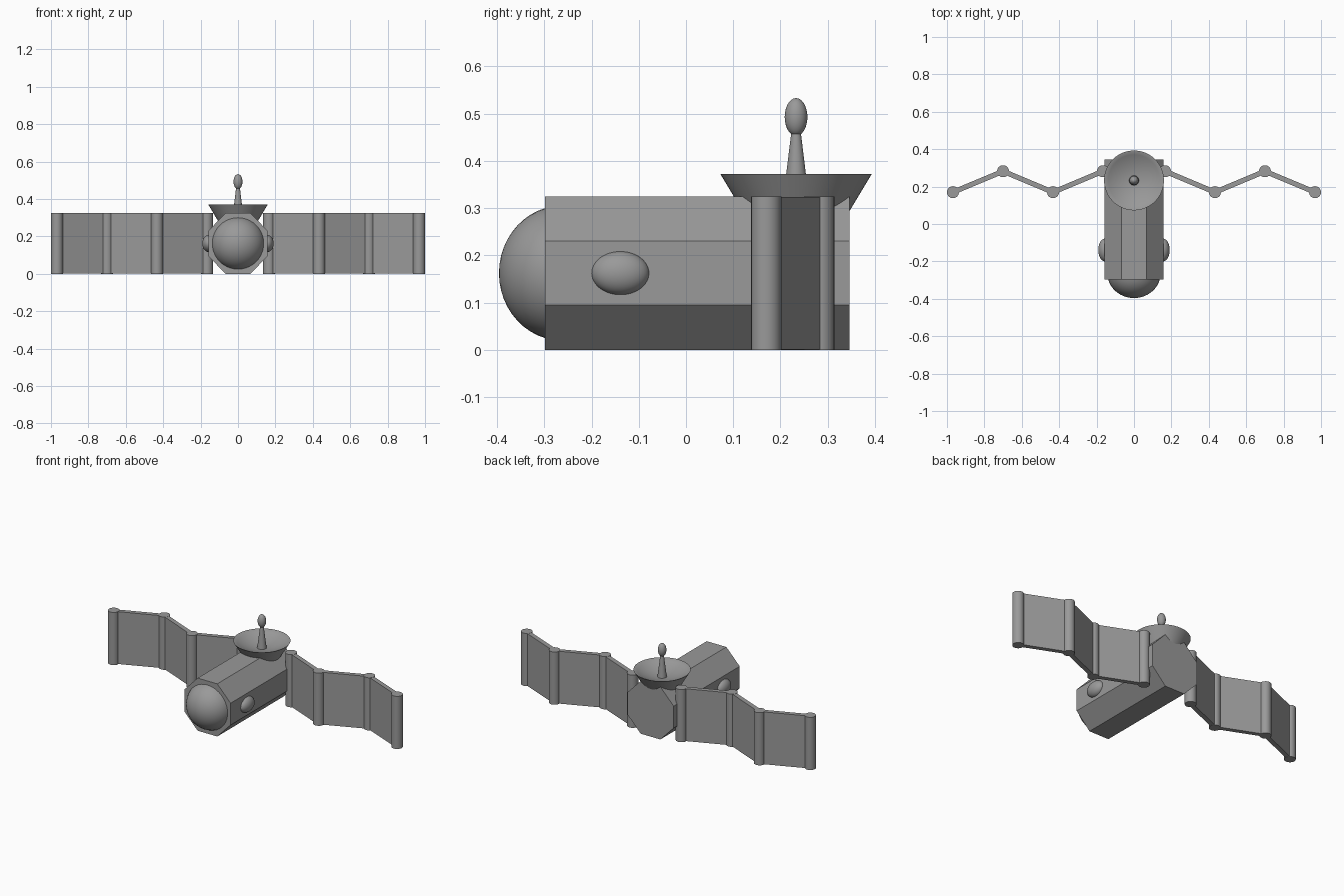
import bpy, bmesh, math
from mathutils import Vector, Matrix

if "Cube" in bpy.data.objects:
    bpy.data.objects.remove(bpy.data.objects["Cube"])

# Dark grey shared by every part
GREY = bpy.data.materials.new("dark_grey")
GREY.diffuse_color = (0.32, 0.32, 0.32, 1)
GREY.use_nodes = True
GREY.node_tree.nodes["Principled BSDF"].inputs["Base Color"].default_value = GREY.diffuse_color


def finish(name, bm, smooth=False):
    bmesh.ops.recalc_face_normals(bm, faces=bm.faces)
    mesh = bpy.data.meshes.new(name)
    bm.to_mesh(mesh)
    bm.free()
    mesh.materials.append(GREY)
    ob = bpy.data.objects.new(name, mesh)
    bpy.context.collection.objects.link(ob)
    if smooth:
        bpy.ops.object.select_all(action='DESELECT')
        ob.select_set(True)
        bpy.context.view_layer.objects.active = ob
        bpy.ops.object.shade_smooth_by_angle(angle=math.radians(30))
    return ob


def ellipsoid(name, centre, radii, axis='Z'):
    bm = bmesh.new()
    turn = Matrix.Rotation(math.pi / 2, 4, axis) if axis != 'Z' else Matrix()
    bmesh.ops.create_uvsphere(
        bm, u_segments=40, v_segments=24, radius=1,
        matrix=Matrix.Translation(centre) @ Matrix.Diagonal((*radii, 1)) @ turn)
    return finish(name, bm, True)


def cone(name, x, y, z0, z1, r0, r1, segments=32):
    bm = bmesh.new()
    bmesh.ops.create_cone(bm, cap_ends=True, segments=segments, radius1=r0, radius2=r1,
                          depth=z1 - z0, matrix=Matrix.Translation((x, y, (z0 + z1) / 2)))
    return finish(name, bm, True)


def lathe(name, profile, x, y, segments=64):
    bm = bmesh.new()
    vs = [bm.verts.new((r, 0, z)) for r, z in profile]
    es = [bm.edges.new(p) for p in zip(vs, vs[1:])]
    bmesh.ops.spin(bm, geom=vs + es, cent=(0, 0, 0), axis=(0, 0, 1),
                   angle=2 * math.pi, steps=segments)
    bmesh.ops.remove_doubles(bm, verts=bm.verts, dist=1e-5)
    bmesh.ops.translate(bm, verts=bm.verts, vec=(x, y, 0))
    return finish(name, bm, True)


H, MID = 0.325, 0.1625

# Octagonal hull
bm = bmesh.new()
half = [(0.067, 0), (0.158, 0.095), (0.158, 0.23), (0.067, H)]
section = half + [(-x, z) for x, z in reversed(half)]
face = bm.faces.new([bm.verts.new((x, -0.298, z)) for x, z in section])
new = bmesh.ops.extrude_face_region(bm, geom=[face], use_keep_orig=True)['geom']
bmesh.ops.translate(bm, vec=(0, 0.644, 0),
                    verts=[g for g in new if isinstance(g, bmesh.types.BMVert)])
finish("hull", bm)

# Nose dome and side bulges
ellipsoid("nose_dome", (0, -0.262, MID), (0.143, 0.134, 0.143), 'X')
for side in (-1, 1):
    ellipsoid("side_bulge", (side * 0.155, -0.139, MID), (0.036, 0.061, 0.046))

# Dish: straight cone outside, curved bowl inside
DY = 0.233
bowl = [(0.157 * i / 8, 0.327 + 0.045 * (i / 8) ** 2) for i in range(8, -1, -1)]
lathe("dish", [(0, 0.25), (0.087, 0.25), (0.16, 0.372)] + bowl, 0, DY)

# Antenna
cone("antenna_mast", 0, DY, 0.322, 0.465, 0.027, 0.0095)
ellipsoid("antenna_tip", (0, DY, 0.493), (0.024, 0.024, 0.04))

# Zigzag solar wings: hinge posts joined by flat panels
hinges = [(0.166, 0.282), (0.433, 0.17), (0.70, 0.282), (0.968, 0.17)]
for side in (-1, 1):
    posts = [Vector((side * x, y, MID)) for x, y in hinges]
    for p in posts:
        cone("wing_hinge", p.x, p.y, 0, H, 0.032, 0.032)
    for a, b in zip(posts, posts[1:]):
        d = b - a
        bm = bmesh.new()
        bmesh.ops.create_cube(
            bm, size=1,
            matrix=Matrix.Translation((a + b) / 2)
            @ Matrix.Rotation(math.atan2(d.y, d.x), 4, 'Z')
            @ Matrix.Diagonal((d.length, 0.027, H - 0.002, 1)))
        finish("wing_panel", bm)
